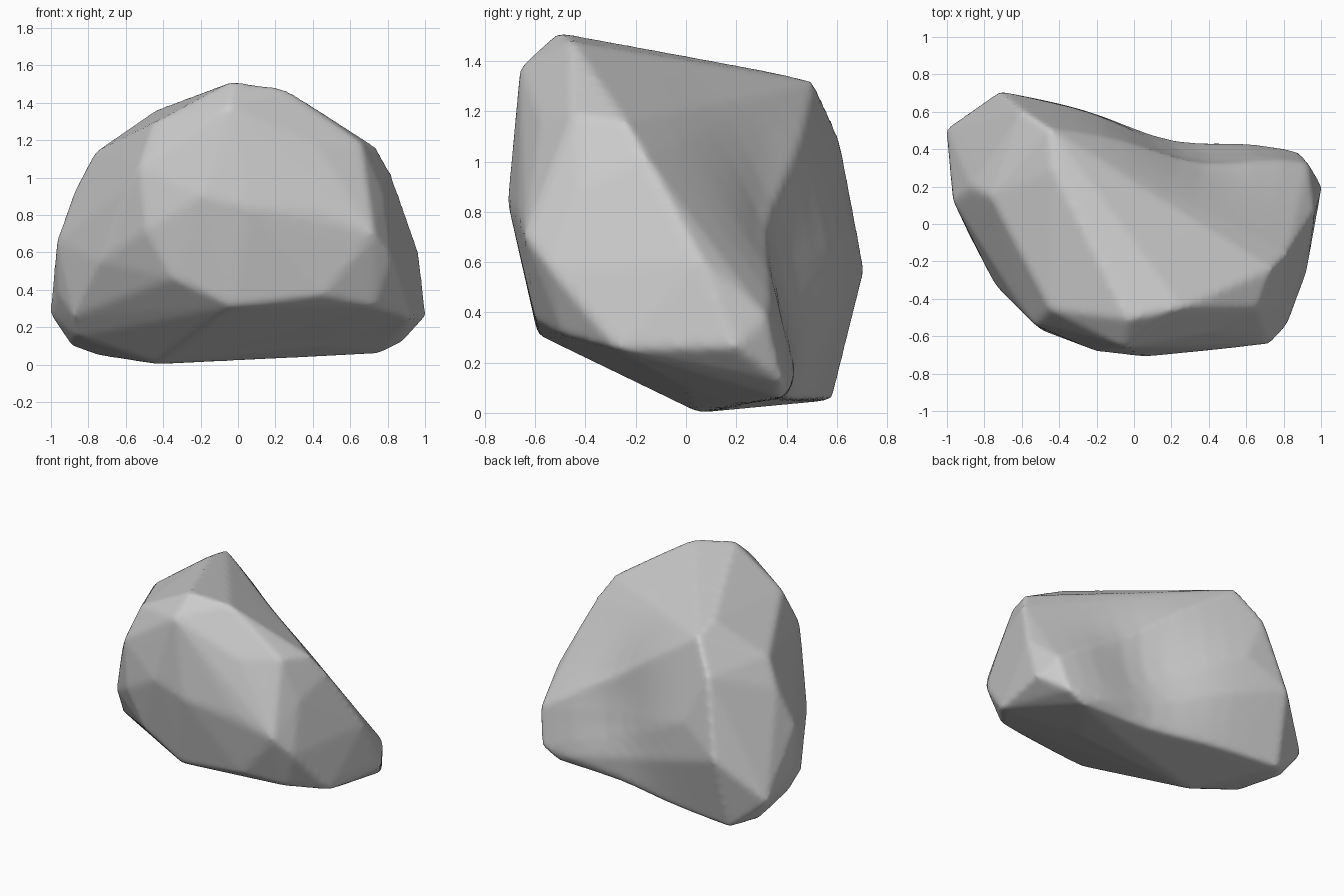
import bpy, bmesh, math

# Corner points of the boulder, grouped by area
top = [(-.03, -.51, 1.515), (.25, -.45, 1.475), (-.43, .30, 1.365), (-.45, .51, 1.32),
       (-.05, -.66, 1.38), (-.45, -.46, 1.29), (-.60, .25, 1.20), (-.45, -.10, 1.32)]
right_ridge = [(.66, -.08, 1.03), (.74, -.24, 1.16), (.82, -.16, 1.02), (.965, .06, .61),
               (1.005, .20, .26), (.93, .33, .38), (.88, .39, .12), (.78, -.42, .90),
               (.66, -.45, 1.19)]
front = [(.06, -.71, .84), (-.20, -.68, .90), (.73, -.64, .70), (.82, -.54, .57),
         (.73, -.49, .31), (.92, -.27, .25), (-.03, -.59, .31), (-.53, -.54, 1.05),
         (-.49, -.57, .72), (-.35, -.56, .46), (.45, -.67, .82), (.42, -.58, 1.17),
         (.45, -.60, .37)]
left = [(-1.005, .51, .27), (-.97, .13, .66), (-.87, .20, .94), (-.77, .15, 1.13),
        (-.74, -.33, .55), (-.88, -.06, .26), (-.86, .05, .15), (-.89, .44, .10),
        (-.61, -.45, .93), (-.96, .15, .38)]
back = [(-.72, .71, .57), (-.60, .61, 1.10), (-.43, .65, .75), (-.75, .58, .05),
        (.62, .45, .13)]
bottom = [(-.43, .05, 0), (.76, .39, .06), (.55, .35, .06), (.95, .02, .25), (.45, 0, .10)]

# Convex body
bm = bmesh.new()
for p in top + right_ridge + front + left + back + bottom:
    bm.verts.new(p)
bmesh.ops.convex_hull(bm, input=bm.verts[:])
bmesh.ops.delete(bm, geom=[v for v in bm.verts if not v.link_faces], context='VERTS')
bmesh.ops.subdivide_edges(bm, edges=bm.edges[:], cuts=9, use_grid_fill=True)

# Shallow scoop in the back right face
for v in bm.verts:
    x, y, z = v.co
    w = math.exp(-((x - .25) / .36) ** 2 - ((z - .52) / .50) ** 2)
    w *= min(1, max(0, (y + .05) / .40))
    v.co.y -= .11 * w
    v.co.z -= .04 * w * min(1, z / .4)
bmesh.ops.recalc_face_normals(bm, faces=bm.faces[:])

mesh = bpy.data.meshes.new("boulder")
bm.to_mesh(mesh)
bm.free()
boulder = bpy.data.objects.new("boulder", mesh)
bpy.context.collection.objects.link(boulder)

# Even surface with slightly worn edges
remesh = boulder.modifiers.new("even_surface", 'REMESH')
remesh.mode = 'VOXEL'
remesh.voxel_size = .02
remesh.use_smooth_shade = True
smooth = boulder.modifiers.new("worn_edges", 'SMOOTH')
smooth.factor = .5
smooth.iterations = 8
for poly in mesh.polygons:
    poly.use_smooth = True
